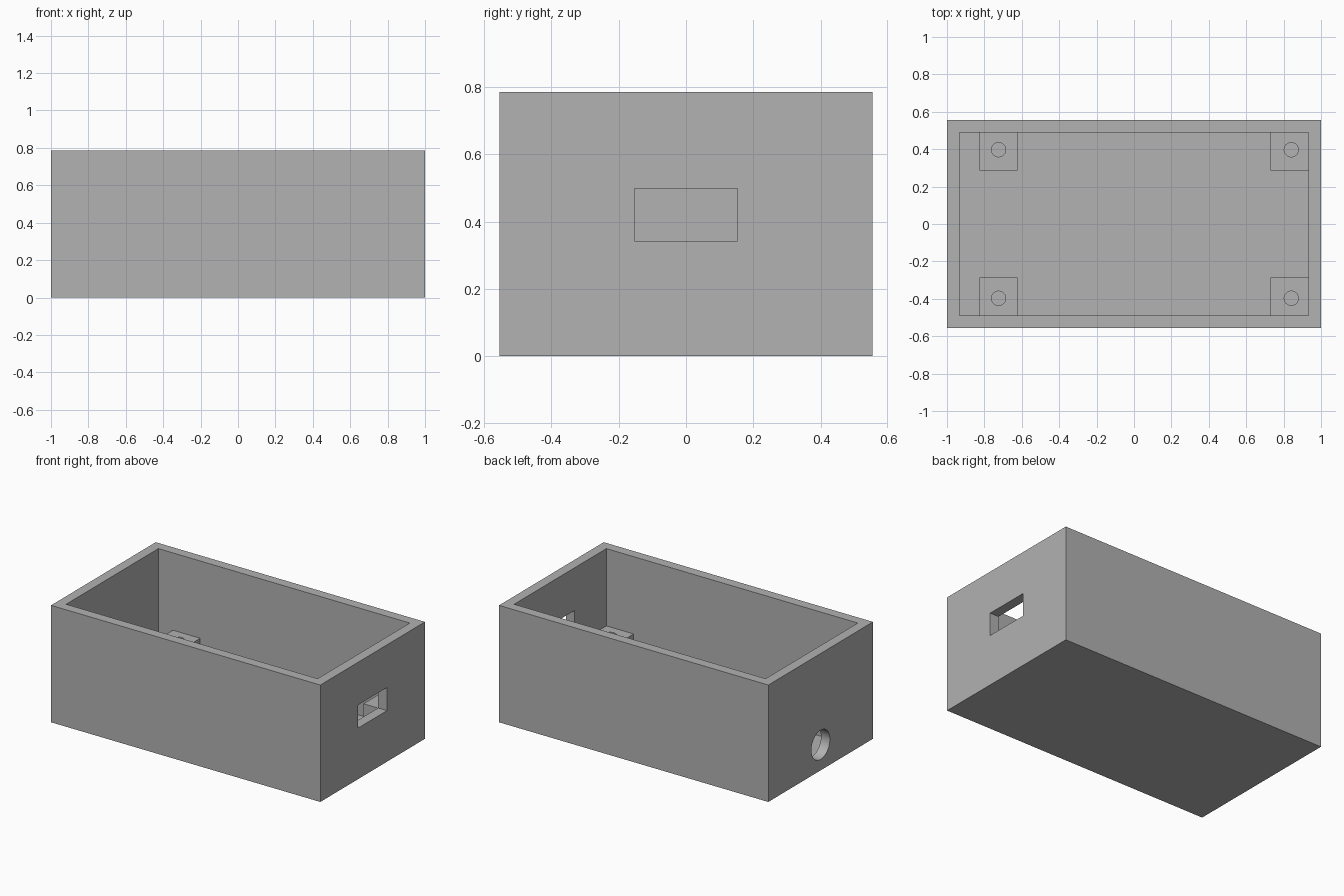
import bpy
from math import pi

if "Cube" in bpy.data.objects:
    bpy.data.objects.remove(bpy.data.objects["Cube"], do_unlink=True)

LENGTH, WIDTH, HEIGHT, WALL = 2.0, 1.11, 0.785, 0.066
INNER_X, INNER_Y = LENGTH / 2 - WALL, WIDTH / 2 - WALL

grey = bpy.data.materials.new("plain grey")
grey.use_nodes = True
grey.diffuse_color = (0.445, 0.445, 0.445, 1)
grey.node_tree.nodes["Principled BSDF"].inputs["Base Color"].default_value = grey.diffuse_color


def box(name, low, high):
    """Box between two opposite corners."""
    centre = [(a + b) / 2 for a, b in zip(low, high)]
    bpy.ops.mesh.primitive_cube_add(size=1, location=centre)
    obj = bpy.context.object
    obj.name = name
    obj.scale = [b - a for a, b in zip(low, high)]
    bpy.ops.object.transform_apply(location=False, rotation=False, scale=True)
    obj.data.materials.append(grey)
    return obj


def rod(name, centre, radius, depth, rotation=(0, 0, 0)):
    bpy.ops.mesh.primitive_cylinder_add(vertices=48, radius=radius, depth=depth,
                                        location=centre, rotation=rotation)
    obj = bpy.context.object
    obj.name = name
    obj.data.materials.append(grey)
    return obj


def cut(target, cutter):
    """Subtract the cutter from the target, then discard it."""
    cutter.hide_render = True
    mod = target.modifiers.new("cut", 'BOOLEAN')
    mod.operation, mod.solver, mod.object = 'DIFFERENCE', 'EXACT', cutter
    bpy.ops.object.select_all(action='DESELECT')
    target.select_set(True)
    bpy.context.view_layer.objects.active = target
    bpy.ops.object.modifier_apply(modifier=mod.name)
    bpy.data.objects.remove(cutter, do_unlink=True)


def finish(obj):
    bpy.ops.object.select_all(action='DESELECT')
    obj.select_set(True)
    bpy.context.view_layer.objects.active = obj
    bpy.ops.object.shade_smooth_by_angle(angle=pi / 6)


# Open-topped case with a rectangular slot at one end and a round port at the other
case = box("case", (-LENGTH / 2, -WIDTH / 2, 0), (LENGTH / 2, WIDTH / 2, HEIGHT))
cut(case, box("cavity", (-INNER_X, -INNER_Y, WALL), (INNER_X, INNER_Y, HEIGHT + 0.2)))
cut(case, box("slot", (INNER_X - 0.05, -0.153, 0.343), (LENGTH / 2 + 0.05, 0.153, 0.498)))
cut(case, rod("port", (-LENGTH / 2 + WALL / 2, 0, 0.172), 0.098, 0.2, (0, pi / 2, 0)))
finish(case)

# Four square mounting posts with screw holes, slightly sunk into floor and walls
POST_TOP, SINK = 0.266, 0.01
for side, x_low, x_high, hole_x in (("right", -0.826, -0.623, -0.724),
                                    ("left", 0.731, INNER_X + SINK, 0.841)):
    for end, sign in (("front", -1), ("back", 1)):
        y_low, y_high = sorted((sign * 0.287, sign * (INNER_Y + SINK)))
        post = box(f"{end}_{side}_post", (x_low, y_low, WALL - SINK), (x_high, y_high, POST_TOP))
        cut(post, rod("screw_hole", (hole_x, sign * 0.397, POST_TOP - 0.1), 0.038, 0.3))
        finish(post)
